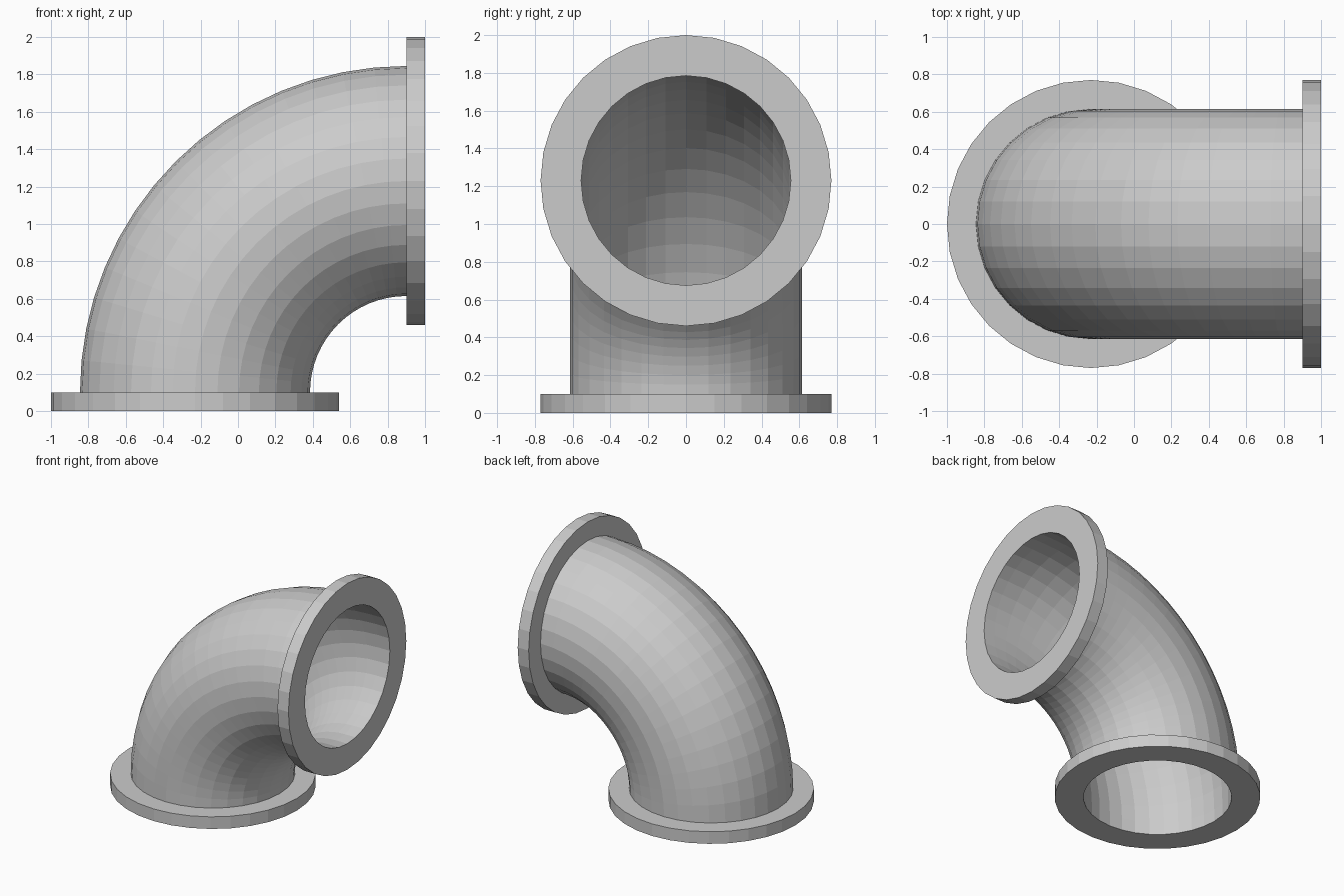
import bpy
import bmesh
import math
from mathutils import Vector

SIDES = 32
BEND_STEPS = 16
BORE, PIPE, FLANGE = 0.555, 0.615, 0.77
THICK = 0.1
BEND = 1.13                           # centreline radius of the elbow
PIVOT = Vector((0.9, 0, THICK))       # centre of the bend

cube = bpy.data.objects.get("Cube")
if cube:
    bpy.data.objects.remove(cube, do_unlink=True)

grey = bpy.data.materials.new("plain grey")
grey.use_nodes = True
colour = (0.6, 0.6, 0.6, 1)
grey.diffuse_color = colour
grey.node_tree.nodes["Principled BSDF"].inputs["Base Color"].default_value = colour


def station(angle, offset=0.0):
    """Centre and outward direction on the bend, shifted along the flow."""
    out = Vector((-math.cos(angle), 0, math.sin(angle)))
    flow = Vector((math.sin(angle), 0, math.cos(angle)))
    return PIVOT + out * BEND + flow * offset, out


def closed_sweep(name, sections):
    """Join rings (centre, outward, radius) into a closed, flat-shaded shell."""
    bm = bmesh.new()
    rings = []
    for centre, out, radius in sections:
        ring = []
        for i in range(SIDES):
            a = math.tau * i / SIDES
            ring.append(bm.verts.new(centre + radius * (out * math.cos(a) + Vector((0, math.sin(a), 0)))))
        rings.append(ring)
    for k, ring in enumerate(rings):
        following = rings[(k + 1) % len(rings)]
        for i in range(SIDES):
            j = (i + 1) % SIDES
            bm.faces.new((ring[i], ring[j], following[j], following[i]))
    bmesh.ops.recalc_face_normals(bm, faces=bm.faces)
    mesh = bpy.data.meshes.new(name)
    bm.to_mesh(mesh)
    bm.free()
    mesh.materials.append(grey)
    obj = bpy.data.objects.new(name, mesh)
    bpy.context.collection.objects.link(obj)
    return obj


# Curved pipe: outer wall one way, bore back the other
stops = [station(math.pi / 2 * k / BEND_STEPS) for k in range(BEND_STEPS + 1)]
closed_sweep("elbow_pipe",
             [(c, o, PIPE) for c, o in stops] + [(c, o, BORE) for c, o in reversed(stops)])

# Flat ring flange on each open end
for name, angle, offset in (("bottom_flange", 0, -THICK), ("side_flange", math.pi / 2, THICK)):
    near, far = station(angle), station(angle, offset)
    closed_sweep(name, [(*near, BORE), (*near, FLANGE), (*far, FLANGE), (*far, BORE)])
